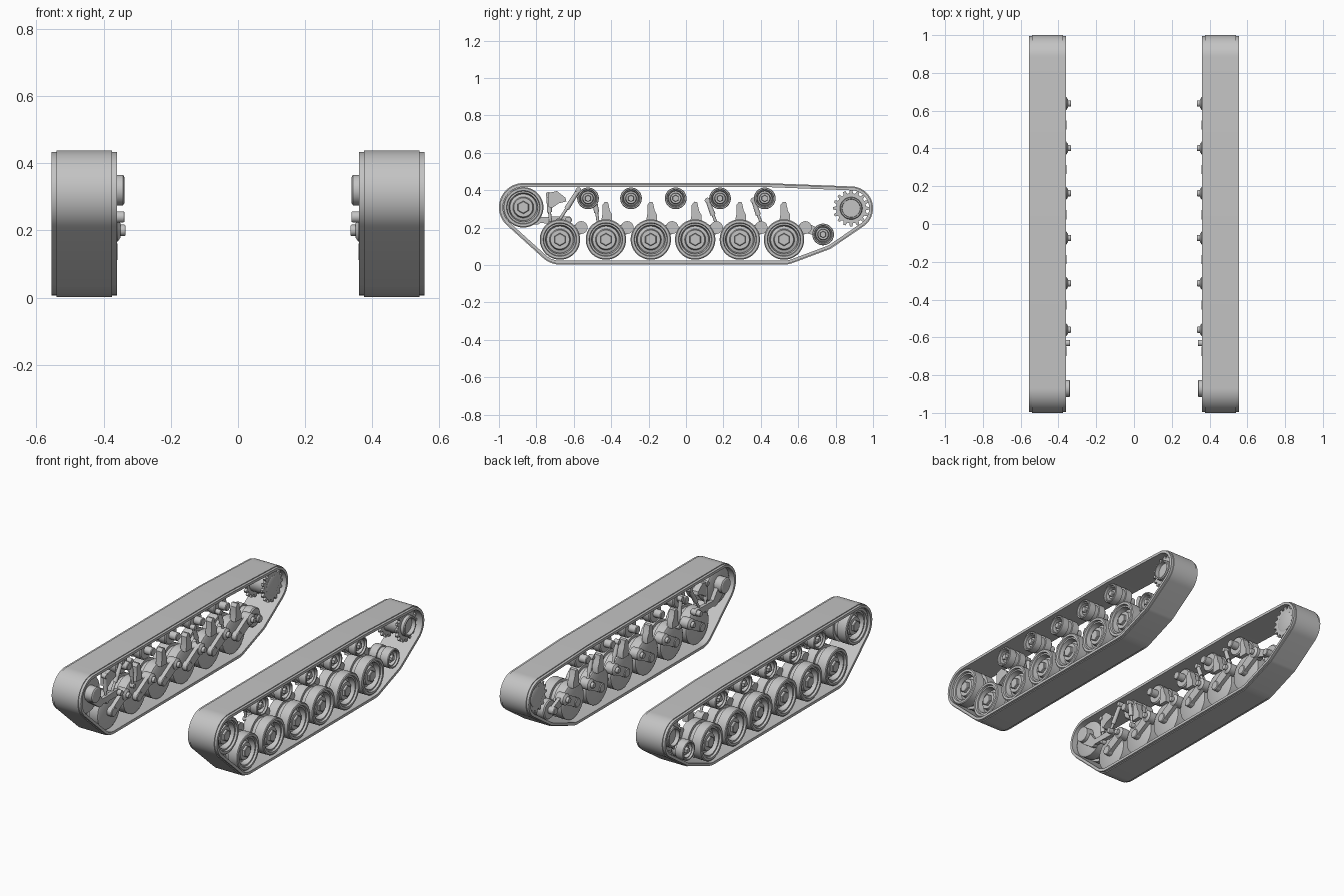
import bpy, bmesh, math
from mathutils import Vector, Matrix
from mathutils.geometry import convex_hull_2d

cube = bpy.data.objects.get("Cube")
if cube:
    bpy.data.objects.remove(cube)

grey = bpy.data.materials.new("plain_grey")
grey.use_nodes = True
COLOUR = (0.55, 0.55, 0.55, 1)
grey.diffuse_color = COLOUR
grey.node_tree.nodes["Principled BSDF"].inputs["Base Color"].default_value = COLOUR
parts = []


def finish(name, bm):
    """Store a left-hand part and mirror it to the right."""
    bmesh.ops.recalc_face_normals(bm, faces=bm.faces)
    mesh = bpy.data.meshes.new(name)
    bm.to_mesh(mesh)
    bm.free()
    mesh.materials.append(grey)
    obj = bpy.data.objects.new(name, mesh)
    bpy.context.collection.objects.link(obj)
    obj.modifiers.new("both_sides", 'MIRROR').use_axis[0] = True
    parts.append(obj)


def loft(bm, rings, cap):
    """Join equal rings of points; close the ends or join last to first."""
    rows = [[bm.verts.new(p) for p in ring] for ring in rings]
    n = len(rows[0])
    pairs = list(zip(rows, rows[1:]))
    if not cap:
        pairs.append((rows[-1], rows[0]))
    for a, b in pairs:
        for i in range(n):
            j = (i + 1) % n
            bm.faces.new((a[i], a[j], b[j], b[i]))
    if cap:
        bm.faces.new(rows[0])
        bm.faces.new(rows[-1])


def lathe(name, profile, y, z, segs=40):
    """Spin (x, radius) pairs around an axle along x."""
    bm = bmesh.new()
    turns = [math.tau * (i + 0.5) / segs for i in range(segs)]
    loft(bm, [[(x, y + r * math.cos(t), z + r * math.sin(t)) for t in turns]
              for x, r in profile], True)
    finish(name, bm)


def prism(name, outline, x0, x1):
    bm = bmesh.new()
    loft(bm, [[(x, y, z) for y, z in outline] for x in (x0, x1)], True)
    finish(name, bm)


def wrap(circles, segs=64):
    """Circle samples (y, z, radius, angle) on the hull around circles."""
    pts = [(y, z, r, math.tau * i / segs) for y, z, r in circles for i in range(segs)]
    flat = [Vector((y + r * math.cos(t), z + r * math.sin(t))) for y, z, r, t in pts]
    return [pts[i] for i in convex_hull_2d(flat)]


def inset(hull, d=0):
    return [(y + (r - d) * math.cos(t), z + (r - d) * math.sin(t)) for y, z, r, t in hull]


def rod(name, a, b, r0, r1):
    bm = bmesh.new()
    a, b = Vector(a), Vector(b)
    turn = (b - a).to_track_quat('Z', 'Y').to_matrix().to_4x4()
    bmesh.ops.create_cone(bm, cap_ends=True, segments=16, radius1=r0, radius2=r1,
                          depth=(b - a).length,
                          matrix=Matrix.Translation((a + b) / 2) @ turn)
    finish(name, bm)


WHEELS = [-0.674, -0.428, -0.188, 0.049, 0.288, 0.524]
ROLLERS = [-0.524, -0.294, -0.055, 0.182, 0.421]
WZ, RZ = 0.136, 0.356
IDLER, SPROCKET, TENSIONER = (-0.87, 0.308), (0.883, 0.303), (0.733, 0.163)

# Track belt with thinner edge strips
path = wrap([(*IDLER, 0.13), (WHEELS[0], WZ, 0.134), (WHEELS[-1], WZ, 0.134),
             (*TENSIONER, 0.086), (*SPROCKET, 0.117), (ROLLERS[-1], RZ, 0.082)])
section = [(0.36, 0.005), (0.375, 0.005), (0.375, 0), (0.54, 0),
           (0.54, 0.005), (0.555, 0.005), (0.555, 0.021), (0.36, 0.021)]
belt = bmesh.new()
loft(belt, [[(x, y, z) for y, z in inset(path, d)] for x, d in section], False)
finish("track_belt", belt)


def wheel(name, y, z, r, x0, x1):
    """Twin-rim wheel: flat inside, central groove, dished outside, hex hub."""
    mid = (x0 + x1) / 2
    lathe(name, [(x0, 0.9 * r), (x0 + 0.006, r), (mid - 0.014, r), (mid - 0.014, 0.84 * r),
                 (mid + 0.014, 0.84 * r), (mid + 0.014, r), (x1 - 0.004, r),
                 (x1, 0.95 * r), (x1, 0.83 * r), (x1 - 0.012, 0.8 * r),
                 (x1 - 0.012, 0.72 * r), (x1 - 0.045, 0.66 * r), (x1 - 0.04, 0.52 * r),
                 (x1 - 0.02, 0.47 * r), (x1 - 0.02, 0.1 * r)], y, z)
    lathe(name + "_hub_nut", [(x1 - 0.03, 0.32 * r), (x1 - 0.008, 0.32 * r),
                              (x1 - 0.005, 0.28 * r)], y, z, 6)


def axle(name, y, z, r, x0, x1):
    lathe(name, [(x0, 0.85 * r), (x0 + 0.004, r), (x1, r)], y, z, 20)


# Road wheels, swing arms and arm pivots
for y in WHEELS:
    wheel("road_wheel", y, WZ, 0.108, 0.39, 0.543)
    axle("road_wheel_axle", y, WZ, 0.028, 0.358, 0.42)
    py, pz = y + 0.114, 0.2
    prism("swing_arm", inset(wrap([(y, WZ, 0.026), (py, pz, 0.03)], 24)), 0.362, 0.386)
    lathe("swing_arm_boss", [(0.35, 0.022), (0.358, 0.034), (0.41, 0.034)], py, pz, 24)
    axle("swing_arm_pivot", py, pz, 0.017, 0.334, 0.4)

# Bump stops above the gaps between road wheels
for y in WHEELS[1:]:
    c = y + 0.012
    stop = [(c - 0.033, 0.232), (c + 0.026, 0.232), (c + 0.026, 0.268), (c + 0.014, 0.29),
            (c + 0.004, 0.335), (c - 0.012, 0.338), (c - 0.026, 0.32), (c - 0.026, 0.27)]
    prism("bump_stop", [(a - 0.005, b) for a, b in stop], 0.367, 0.405)

# Return rollers with stub axles
for y in ROLLERS:
    wheel("return_roller", y, RZ, 0.058, 0.41, 0.535)
    axle("return_roller_axle", y, RZ, 0.024, 0.361, 0.43)

# Tensioner wheel on its link to the last pivot
wheel("tensioner_wheel", *TENSIONER, 0.058, 0.40, 0.535)
axle("tensioner_axle", *TENSIONER, 0.022, 0.361, 0.42)
prism("tensioner_link", inset(wrap([(*TENSIONER, 0.02), (0.638, 0.2, 0.026)], 24)), 0.375, 0.395)

# Idler with a thick axle and a cranked arm
wheel("idler_wheel", *IDLER, 0.108, 0.39, 0.543)
axle("idler_axle", IDLER[0], 0.32, 0.046, 0.338, 0.42)
axle("idler_pivot", -0.63, 0.24, 0.017, 0.338, 0.4)
prism("idler_arm", inset(wrap([(*IDLER, 0.04), (-0.8, 0.24, 0.025)], 24)), 0.362, 0.386)
prism("idler_rod", inset(wrap([(-0.8, 0.24, 0.016), (-0.63, 0.24, 0.02)], 24)), 0.362, 0.384)

# Shock absorbers: thick upper tube, thin lower rod, round end eyes
DAMPERS = [(-0.575, 0.4, -0.68, 0.235), (-0.492, 0.375, -0.468, 0.215),
           (-0.735, 0.375, -0.725, 0.22), (0.115, 0.345, 0.165, 0.215),
           (0.36, 0.345, 0.405, 0.215)]
for ya, za, yb, zb in DAMPERS:
    top, low = Vector((0.38, ya, za)), Vector((0.38, yb, zb))
    rod("damper_tube", top, top.lerp(low, 0.6), 0.011, 0.014)
    rod("damper_rod", top.lerp(low, 0.5), low, 0.008, 0.008)
    for y, z in ((ya, za), (yb, zb)):
        axle("damper_eye", y, z, 0.015, 0.366, 0.396)

# Front bracket behind the idler
prism("front_bracket", [(-0.735, 0.385), (-0.69, 0.395), (-0.645, 0.36), (-0.64, 0.34),
                        (-0.68, 0.33), (-0.715, 0.305), (-0.735, 0.31)], 0.37, 0.41)

# Drive sprocket: two toothed plates and an open drum hub
TEETH = 16
gear = []
for i in range(TEETH):
    for step, r in ((-0.32, 0.08), (-0.17, 0.097), (0.17, 0.097), (0.32, 0.08)):
        t = math.tau * (i + step) / TEETH
        gear.append((SPROCKET[0] + r * math.cos(t), SPROCKET[1] + r * math.sin(t)))
for x in (0.385, 0.5):
    prism("sprocket_plate", gear, x, x + 0.016)
lathe("sprocket_drum", [(0.38, 0.05), (0.384, 0.06), (0.535, 0.06), (0.54, 0.056),
                        (0.54, 0.049), (0.48, 0.046), (0.48, 0.01)], *SPROCKET)

# Smooth rounded surfaces, keep hard edges
bpy.ops.object.select_all(action='DESELECT')
for obj in parts:
    obj.select_set(True)
bpy.context.view_layer.objects.active = parts[0]
bpy.ops.object.shade_smooth_by_angle(angle=math.radians(30))
